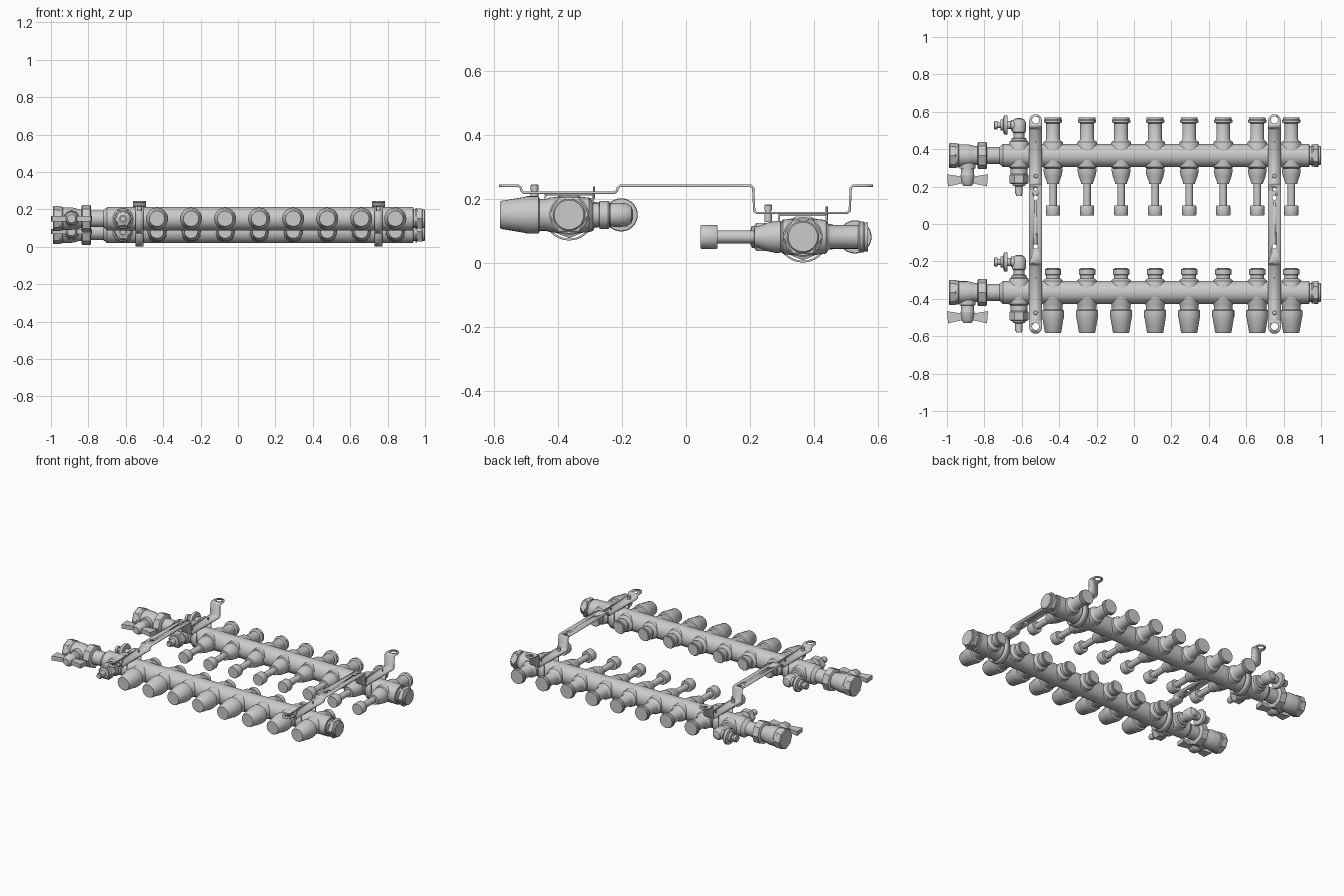
import bpy, bmesh, math
from mathutils import Vector

if "Cube" in bpy.data.objects:
    bpy.data.objects.remove(bpy.data.objects["Cube"])

X, Y, Z = Vector((1, 0, 0)), Vector((0, 1, 0)), Vector((0, 0, 1))


def finish(name, bm, angle=32):
    bmesh.ops.recalc_face_normals(bm, faces=bm.faces)
    me = bpy.data.meshes.new(name)
    bm.to_mesh(me)
    bm.free()
    me.shade_smooth()
    me.set_sharp_from_angle(angle=math.radians(angle))
    ob = bpy.data.objects.new(name, me)
    bpy.context.collection.objects.link(ob)
    return ob


def lathe(name, origin, axis, profile, seg=28):
    """Turned part: profile is (distance along axis, radius), capped both ends."""
    bm = bmesh.new()
    o, a = Vector(origin), Vector(axis)
    e1 = Y if abs(a.x) > .5 else X
    e2 = a.cross(e1)
    rings = []
    for d, r in profile:
        rings.append([bm.verts.new(o + a * d + e1 * (r * math.cos(2 * math.pi * i / seg))
                                   + e2 * (r * math.sin(2 * math.pi * i / seg))) for i in range(seg)])
    for p, q in zip(rings, rings[1:]):
        for i in range(seg):
            j = (i + 1) % seg
            bm.faces.new((p[i], p[j], q[j], q[i]))
    bm.faces.new(rings[0])
    bm.faces.new(rings[-1])
    return finish(name, bm)


def strip(name, x, points, thick):
    """Bent sheet metal: points are (y, z, half width)."""
    bm = bmesh.new()
    rows = [(bm.verts.new((x - w, y, z)), bm.verts.new((x + w, y, z))) for y, z, w in points]
    for (a, b), (c, d) in zip(rows, rows[1:]):
        bm.faces.new((a, b, d, c))
    ob = finish(name, bm)
    m = ob.modifiers.new("thickness", 'SOLIDIFY')
    m.thickness, m.offset, m.use_even_offset = thick, 0, True
    return ob


def prism(name, outline, z0, z1):
    bm = bmesh.new()
    f = bm.faces.new([bm.verts.new((x, y, z0)) for x, y in outline])
    ext = bmesh.ops.extrude_face_region(bm, geom=[f])
    bmesh.ops.translate(bm, vec=(0, 0, z1 - z0),
                        verts=[v for v in ext['geom'] if isinstance(v, bmesh.types.BMVert)])
    return finish(name, bm)


OUTLETS = [-.433 + .182 * i for i in range(8)]
BRACKETS = (-.526, .751)

# outlet profiles, measured outward from the bar axis
COLLAR = [(0, .06), (.062, .054)]
FRONT_CAP = COLLAR + [(.07, .05), (.092, .05), (.096, .059), (.13, .059), (.14, .056), (.212, .044), (.216, .041)]
FRONT_BACK = COLLAR + [(.07, .046), (.075, .037), (.094, .037), (.095, .044), (.122, .044),
                       (.126, .041), (.126, .034), (.131, .034)]
REAR_STEM = COLLAR + [(.068, .043), (.07, .05), (.085, .05), (.11, .045), (.145, .032), (.152, .032),
                      (.153, .02), (.268, .02), (.268, .036), (.272, .038), (.316, .038), (.32, .036)]
REAR_BACK = COLLAR + [(.072, .052), (.08, .04), (.086, .037), (.172, .037), (.178, .049),
                      (.188, .049), (.193, .045), (.203, .045)]


def manifold(tag, yc, zc, out_front, out_back):
    # main bar with narrower inlet
    lathe(tag + "_bar", (0, yc, zc), X,
          [(-.86, .045), (-.72, .045), (-.7, .062), (.935, .062), (.938, .058)], 40)
    # end plug
    lathe(tag + "_end_neck", (0, yc, zc), X, [(.93, .05), (.95, .05), (.95, .058), (.958, .058), (.958, .05), (.97, .05)])
    lathe(tag + "_end_hex", (0, yc, zc), X, [(.96, .062), (.984, .062), (.987, .057)], 6)
    lathe(tag + "_end_cap", (0, yc, zc), X, [(.98, .05), (.996, .05), (1.0, .046)])
    # ball valve and union nut
    lathe(tag + "_valve_body", (0, yc, zc), X,
          [(-.965, .06), (-.95, .064), (-.94, .064), (-.935, .06), (-.89, .06), (-.87, .056), (-.85, .05), (-.825, .05)])
    lathe(tag + "_valve_end", (0, yc, zc), X, [(-.99, .063), (-.985, .067), (-.955, .067), (-.95, .063)], 8)
    lathe(tag + "_union_nut", (0, yc, zc), X,
          [(-.837, .064), (-.832, .073), (-.79, .073), (-.785, .064)], 8)
    # butterfly handle
    hx = -.89
    lathe(tag + "_handle_hub", (hx, yc, zc), -Y,
          [(0, .045), (.068, .042), (.07, .035), (.1, .035), (.105, .038), (.145, .034), (.162, .022)])
    wing = [(-.11, .1), (-.035, .112), (.035, .112), (.11, .1), (.104, .165), (.035, .15), (-.035, .15), (-.104, .165)]
    prism(tag + "_handle_wings", [(hx + u, yc - v) for u, v in wing], zc - .014, zc + .014)
    # air vent elbow with knob
    vx = -.615
    lathe(tag + "_vent_neck", (vx, yc, zc), Y,
          COLLAR + [(.075, .05), (.08, .04), (.092, .04), (.095, .03), (.12, .03), (.125, .036), (.15, .038),
                    (.18, .036), (.195, .026), (.2, .012)])
    lathe(tag + "_vent_knob", (vx, yc + .163, zc), -X,
          [(0, .028), (.042, .028), (.044, .022), (.06, .022), (.062, .05), (.068, .052), (.08, .05), (.085, .03),
           (.1, .03), (.1, .015), (.115, .015), (.115, .023), (.13, .023), (.134, .018)])
    # drain valve
    lathe(tag + "_drain_body", (vx, yc, zc), -Y,
          COLLAR + [(.07, .045), (.1, .045), (.1, .036), (.16, .034), (.165, .02), (.205, .02), (.205, .015), (.215, .015)])
    lathe(tag + "_drain_nut", (vx, yc, zc), -Y, [(.1, .046), (.104, .05), (.146, .05), (.152, .043)], 6)
    # eight outlets
    for i, x in enumerate(OUTLETS):
        lathe(f"{tag}_outlet_front_{i}", (x, yc, zc), -Y, out_front)
        lathe(f"{tag}_outlet_back_{i}", (x, yc, zc), Y, out_back)


manifold("front_manifold", -.366, .15, FRONT_CAP, FRONT_BACK)
manifold("rear_manifold", .366, .081, REAR_STEM, REAR_BACK)

# bracket centre line, corners chamfered into small bends
corners = [(-.55, .241), (-.517, .241), (-.515, .219), (-.217, .219), (-.213, .241), (.21, .241),
           (.214, .156), (.512, .156), (.516, .241), (.55, .241)]
W = .035
path = [(-.585, .241, .012), (-.578, .241, .023), (-.566, .241, .031), (-.55, .241, W)]
for p, c, n in zip(corners, corners[1:], corners[2:]):
    for q in (p, n):
        v = (Vector(q) - Vector(c)).normalized() * .007
        path.append((c[0] + v.x, c[1] + v.y, W))
path += [(.55, .241, W), (.566, .241, .031), (.578, .241, .023), (.585, .241, .012)]

HOLES = [(-.548, .019), (-.12, .012), (.14, .012), (.205 - .02, .008), (.556, .019)]
for k, bx in enumerate(BRACKETS):
    bracket = strip(f"bracket_{k}", bx, path, .007)
    for y, r in HOLES:
        cut = lathe("hole_cutter", (bx, y, .1), Z, [(0, r), (.2, r)], 20)
        cut.hide_render = True
        cut.hide_viewport = True
        m = bracket.modifiers.new("hole", 'BOOLEAN')
        m.operation, m.solver, m.object = 'DIFFERENCE', 'EXACT', cut
    # apply modifiers, drop the cutters
    dg = bpy.context.evaluated_depsgraph_get()
    bracket_mesh = bpy.data.meshes.new_from_object(bracket.evaluated_get(dg))
    bracket.modifiers.clear()
    bracket.data = bracket_mesh
    for ob in [o for o in bpy.data.objects if o.name.startswith("hole_cutter")]:
        bpy.data.objects.remove(ob)
    # pipe straps and their screws
    for tag, yc, zc, zt, screw_y, pin_y in (("front", -.366, .15, .219, -.474, -.288),
                                            ("rear", .366, .081, .156, .257, .44)):
        arc = [(yc - .077 * math.cos(a), zc - .077 * math.sin(a), .021)
               for a in [math.pi * i / 20 for i in range(21)]]
        u = [(yc - .074, zt - .005, .021)] + arc + [(yc + .074, zt - .005, .021)]
        strip(f"{tag}_strap_{k}", bx, u, .006)
        prism(f"{tag}_strap_plate_{k}", [(bx - .021, yc - .077), (bx + .021, yc - .077),
                                         (bx + .021, yc + .077), (bx - .021, yc + .077)], zt - .009, zt - .003)
        lathe(f"{tag}_screw_{k}", (bx, screw_y, zt), Z,
              [(-.028, .012), (-.003, .012), (-.003, .009), (.008, .009), (.008, .012), (.024, .012), (.026, .01)], 16)
        lathe(f"{tag}_pin_{k}", (bx, pin_y, zt), Z, [(-.02, .004), (.02, .004)], 10)
